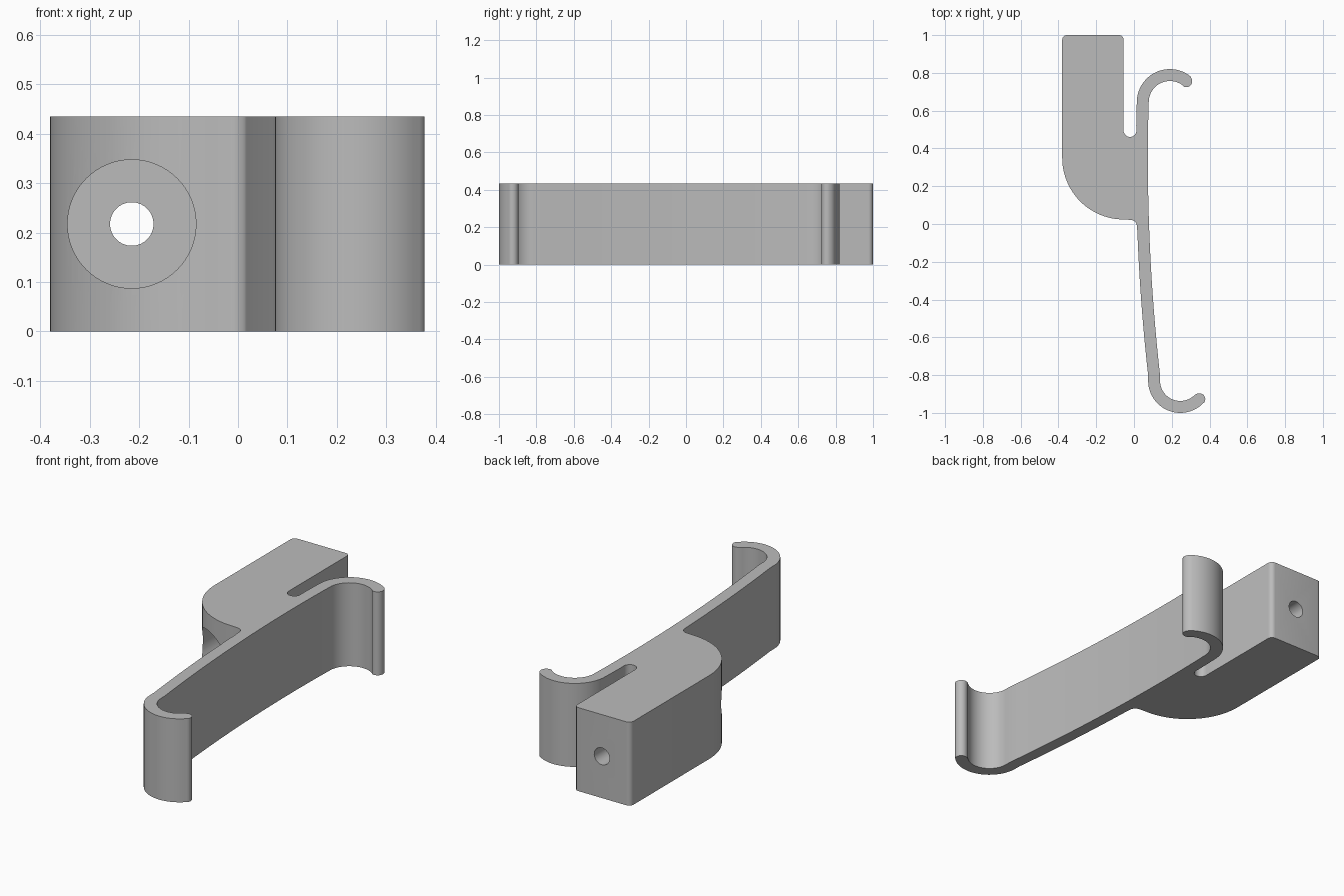
import bpy, bmesh
from math import radians, cos, sin

cube = bpy.data.objects.get("Cube")
if cube:
    bpy.data.objects.remove(cube, do_unlink=True)

HEIGHT = 0.435
HALF_ARM = 0.0315      # half of the arm thickness

grey = bpy.data.materials.new("plain grey")
grey.use_nodes = True
grey.diffuse_color = (0.5, 0.5, 0.5, 1)
grey.node_tree.nodes["Principled BSDF"].inputs["Base Color"].default_value = (0.5, 0.5, 0.5, 1)


def arc(cx, cy, r, start, end, steps=12):
    angles = [radians(start + (end - start) * i / steps) for i in range(steps + 1)]
    return [(cx + r * cos(a), cy + r * sin(a)) for a in angles]


def arm_edge(y0, y1, offset, steps=16):
    """One side of the gently bowed arm."""
    ys = [y0 + (y1 - y0) * i / steps for i in range(steps + 1)]
    return [(0.042 + offset + 0.07 * ((0.35 - y) / 1.2) ** 2, y) for y in ys]


def tip(cx, cy, angle, start):
    """Rounded end of a hook."""
    r = 0.1405
    a = radians(angle)
    return arc(cx + r * cos(a), cy + r * sin(a), HALF_ARM, start, start + 180)[1:-1]


# Outline, running counterclockwise
outline = arc(-0.054, 0.35, 0.326, 180, 270, 24)            # large rounded block corner
outline += arc(-0.02, -0.014, 0.036, 90, 0, 8)              # fillet into the arm
outline += arm_edge(-0.05, -0.8, -HALF_ARM)
outline += arc(0.245, -0.83, 0.17, 180, 316, 24)            # lower hook
outline += tip(0.245, -0.83, 316, 316)
outline += arc(0.245, -0.83, 0.107, 316, 180, 24)
outline += arm_edge(-0.8, 0.6, HALF_ARM, 28)
outline += arc(0.19, 0.645, 0.112, 180, 52, 24)             # upper hook
outline += tip(0.19, 0.645, 52, 232)
outline += arc(0.19, 0.645, 0.175, 52, 180, 24)
outline += arm_edge(0.6, 0.52, -HALF_ARM, 4)
outline += arc(-0.021, 0.495, 0.034, 0, -180, 16)           # slot bottom
outline += arc(-0.08, 0.975, 0.025, 0, 90, 6)               # block end corners
outline += arc(-0.355, 0.975, 0.025, 90, 180, 6)

# Extrude the outline to a solid bracket
bm = bmesh.new()
base = bm.faces.new([bm.verts.new((x, y, 0)) for x, y in outline])
top = bmesh.ops.extrude_face_region(bm, geom=[base])
bmesh.ops.translate(bm, vec=(0, 0, HEIGHT),
                    verts=[v for v in top["geom"] if isinstance(v, bmesh.types.BMVert)])
bmesh.ops.recalc_face_normals(bm, faces=bm.faces)
mesh = bpy.data.meshes.new("hook_bracket")
bm.to_mesh(mesh)
bm.free()
mesh.materials.append(grey)
bracket = bpy.data.objects.new("hook_bracket", mesh)
bpy.context.collection.objects.link(bracket)


def drill(name, radius, y0, y1):
    """Cut a round hole along the length of the block."""
    bpy.ops.mesh.primitive_cylinder_add(vertices=64, radius=radius, depth=y1 - y0,
                                        location=(-0.215, (y0 + y1) / 2, HEIGHT / 2),
                                        rotation=(radians(90), 0, 0))
    cutter = bpy.context.object
    cutter.name = name
    cutter.hide_render = True
    cutter.data.materials.append(grey)
    cut = bracket.modifiers.new(name, "BOOLEAN")
    cut.operation = "DIFFERENCE"
    cut.solver = "EXACT"
    cut.object = cutter
    bpy.ops.object.select_all(action="DESELECT")
    bracket.select_set(True)
    bpy.context.view_layer.objects.active = bracket
    bpy.ops.object.modifier_apply(modifier=name)
    bpy.data.objects.remove(cutter, do_unlink=True)


drill("screw_head_recess", 0.13, -0.2, 0.35)
drill("screw_hole", 0.044, 0.25, 1.2)

bpy.ops.object.shade_smooth_by_angle(angle=radians(30))
